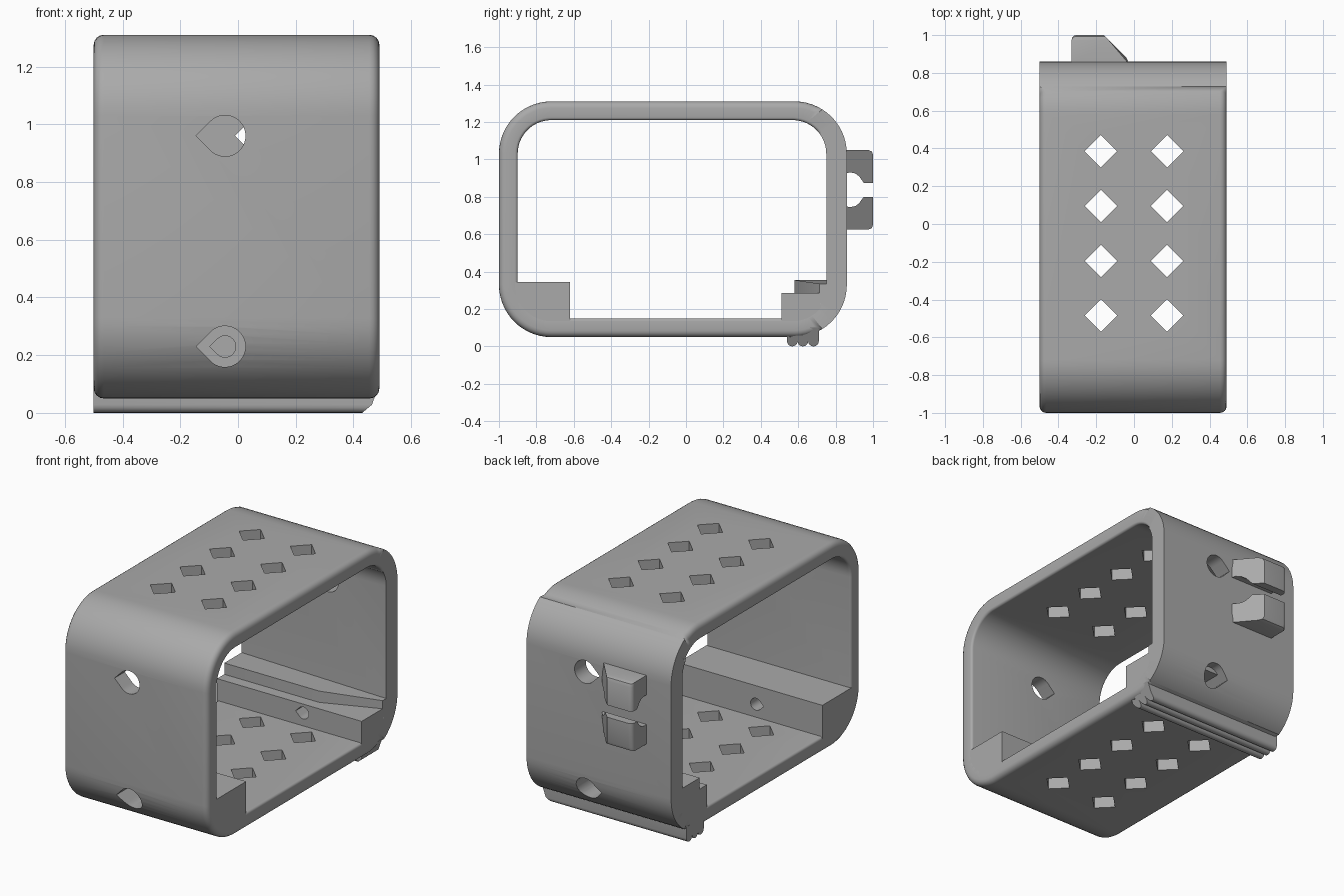
import bpy, bmesh, math
from mathutils import Vector

cube = bpy.data.objects.get("Cube")
if cube:
    bpy.data.objects.remove(cube, do_unlink=True)

grey = bpy.data.materials.new("plain grey")
grey.use_nodes = True
grey.diffuse_color = (0.4, 0.4, 0.4, 1)
grey.node_tree.nodes["Principled BSDF"].inputs["Base Color"].default_value = (0.4, 0.4, 0.4, 1)

X0, X1 = -0.5, 0.49


def finish(name, bm):
    bmesh.ops.recalc_face_normals(bm, faces=bm.faces)
    mesh = bpy.data.meshes.new(name)
    bm.to_mesh(mesh)
    bm.free()
    mesh.materials.append(grey)
    obj = bpy.data.objects.new(name, mesh)
    bpy.context.collection.objects.link(obj)
    return obj


def add_prism(bm, points, axis, lo, hi):
    """Extrude a 2D outline along an axis; outline uses the other two axes in order."""
    def place(p, d):
        c = list(p)
        c.insert(axis, d)
        return bm.verts.new(c)
    a = [place(p, lo) for p in points]
    b = [place(p, hi) for p in points]
    bm.faces.new(a)
    bm.faces.new(b[::-1])
    for i in range(len(a)):
        j = (i + 1) % len(a)
        bm.faces.new((a[i], b[i], b[j], a[j]))


def arc(cx, cy, r, start, end, n):
    return [(cx + r * math.cos(math.radians(start + (end - start) * i / n)),
             cy + r * math.sin(math.radians(start + (end - start) * i / n))) for i in range(n + 1)]


def rounded_rect(y0, y1, z0, z1, r, n=14):
    pts = []
    for cy, cz, s in ((y1 - r, z1 - r, 0), (y0 + r, z1 - r, 90),
                      (y0 + r, z0 + r, 180), (y1 - r, z0 + r, 270)):
        pts += arc(cy, cz, r, s, s + 90, n)
    return pts


def teardrop(cx, cz, r):
    return arc(cx, cz, r, 135, -135, 28) + [(cx - r * math.sqrt(2), cz)]


def cut(obj, cutter):
    mod = obj.modifiers.new("cut", 'BOOLEAN')
    mod.operation = 'DIFFERENCE'
    mod.solver = 'EXACT'
    mod.object = cutter
    bpy.context.view_layer.objects.active = obj
    bpy.ops.object.modifier_apply(modifier=mod.name)


# Rounded band open on both sides
bm = bmesh.new()
outer = rounded_rect(-1, 0.86, 0.05, 1.31, 0.28)
inner = rounded_rect(-0.9, 0.75, 0.15, 1.21, 0.18)
loops = [[bm.verts.new((x, y, z)) for y, z in pts]
         for x, pts in ((X0, outer), (X1, outer), (X1, inner), (X0, inner))]
for k in range(4):
    a, b = loops[k], loops[(k + 1) % 4]
    for i in range(len(a)):
        j = (i + 1) % len(a)
        bm.faces.new((a[i], a[j], b[j], b[i]))
# Softened rims, except along the back wall
for chosen, width in ((loops[0] + loops[1], 0.035), (loops[2] + loops[3], 0.015)):
    chosen = {v for v in chosen if v.is_valid}
    edges = [e for e in bm.edges if all(v in chosen for v in e.verts)
             and abs(e.verts[0].co.x - e.verts[1].co.x) < 0.1
             and min(v.co.y for v in e.verts) < 0.7]
    bmesh.ops.bevel(bm, geom=edges, offset=width, segments=4, profile=0.5, affect='EDGES')
band = finish("band", bm)

# Inner blocks along the bottom corners
bm = bmesh.new()
add_prism(bm, [(-0.62, 0.1), (-0.62, 0.345), (-0.95, 0.345)] + arc(-0.72, 0.33, 0.23, 180, 270, 6),
          0, X0, X1)
front_block = finish("front_block", bm)

bm = bmesh.new()
add_prism(bm, [(0.51, 0.1), (0.51, 0.285), (0.81, 0.285)] + arc(0.58, 0.33, 0.23, 0, -90, 6)[1:],
          0, X0, X1)
back_lip = finish("back_lip", bm)

# Upper ridge on the lip, tapering away to one end
bm = bmesh.new()
add_prism(bm, [(X0, 0.58), (0.15, 0.58), (X1, 0.715), (X1, 0.8), (X0, 0.8)], 2, 0.27, 0.355)
for v in bm.verts:
    if v.co.z > 0.3 and v.co.x > 0.4:
        v.co.z = 0.335
lip_ridge = finish("lip_ridge", bm)

# Cutters: diamond vents, large teardrop holes, narrow bores
bm = bmesh.new()
for x in (-0.175, 0.175):
    for row in range(4):
        y = 0.385 - 0.29 * row
        add_prism(bm, [(x + 0.086, y), (x, y + 0.086), (x - 0.086, y), (x, y - 0.086)], 2, -0.2, 1.5)
vents = finish("vent_cutter", bm)

bm = bmesh.new()
for z, depth in ((0.96, 0.8), (0.23, 0.76)):
    add_prism(bm, teardrop(-0.045, z, 0.071), 1, -1.2, -depth)
    add_prism(bm, teardrop(0.09, z, 0.071), 1, depth - 0.12, 1.2)
holes = finish("hole_cutter", bm)

bm = bmesh.new()
add_prism(bm, teardrop(-0.045, 0.23, 0.037), 1, -0.9, -0.5)
add_prism(bm, teardrop(0.09, 0.23, 0.037), 1, 0.4, 0.75)
bores = finish("bore_cutter", bm)

cut(band, vents)
cut(band, holes)
for block in (front_block, back_lip):
    cut(block, holes)
    cut(block, bores)
for cutter in (vents, holes, bores):
    bpy.data.objects.remove(cutter, do_unlink=True)

# Ridged grip rail under the back edge
bm = bmesh.new()
r = 0.17 / 6
profile = [(0.54, 0.1)]
for k in range(3):
    profile += arc(0.54 + r * (2 * k + 1), r, r, 180, 360, 8)[(k > 0):]
add_prism(bm, profile + [(0.71, 0.1)], 0, X0, X1)
for v in bm.verts:
    if v.co.x > 0:
        v.co.x = min(X1, 0.43 + 1.2 * v.co.z)
rail = finish("grip_rail", bm)

# Pair of cable clip jaws on the back
jaw = [(0.84, 1.05), (0.975, 1.05), (0.993, 1.043), (1, 1.025), (1, 0.875), (0.95, 0.875),
       (0.925, 0.91), (0.905, 0.925), (0.88, 0.93), (0.84, 0.925)]
jaws = []
for name, flip in (("upper_jaw", False), ("lower_jaw", True)):
    bm = bmesh.new()
    add_prism(bm, [(y, 1.675 - z if flip else z) for y, z in jaw], 0, -0.33, -0.02)
    for v in bm.verts:
        if v.co.x > -0.1:
            v.co.x = -0.02 - max(0, v.co.y - 0.86)
    corner = [e for e in bm.edges if all(v.co.y > 0.99 and v.co.x < -0.3 for v in e.verts)]
    bmesh.ops.bevel(bm, geom=corner, offset=0.025, segments=4, profile=0.5, affect='EDGES')
    jaws.append(finish(name, bm))

# Smooth the curves and keep the hard edges
bpy.ops.object.select_all(action='DESELECT')
for obj in [band, front_block, back_lip, lip_ridge, rail] + jaws:
    obj.select_set(True)
bpy.context.view_layer.objects.active = band
bpy.ops.object.shade_smooth_by_angle(angle=math.radians(30))
